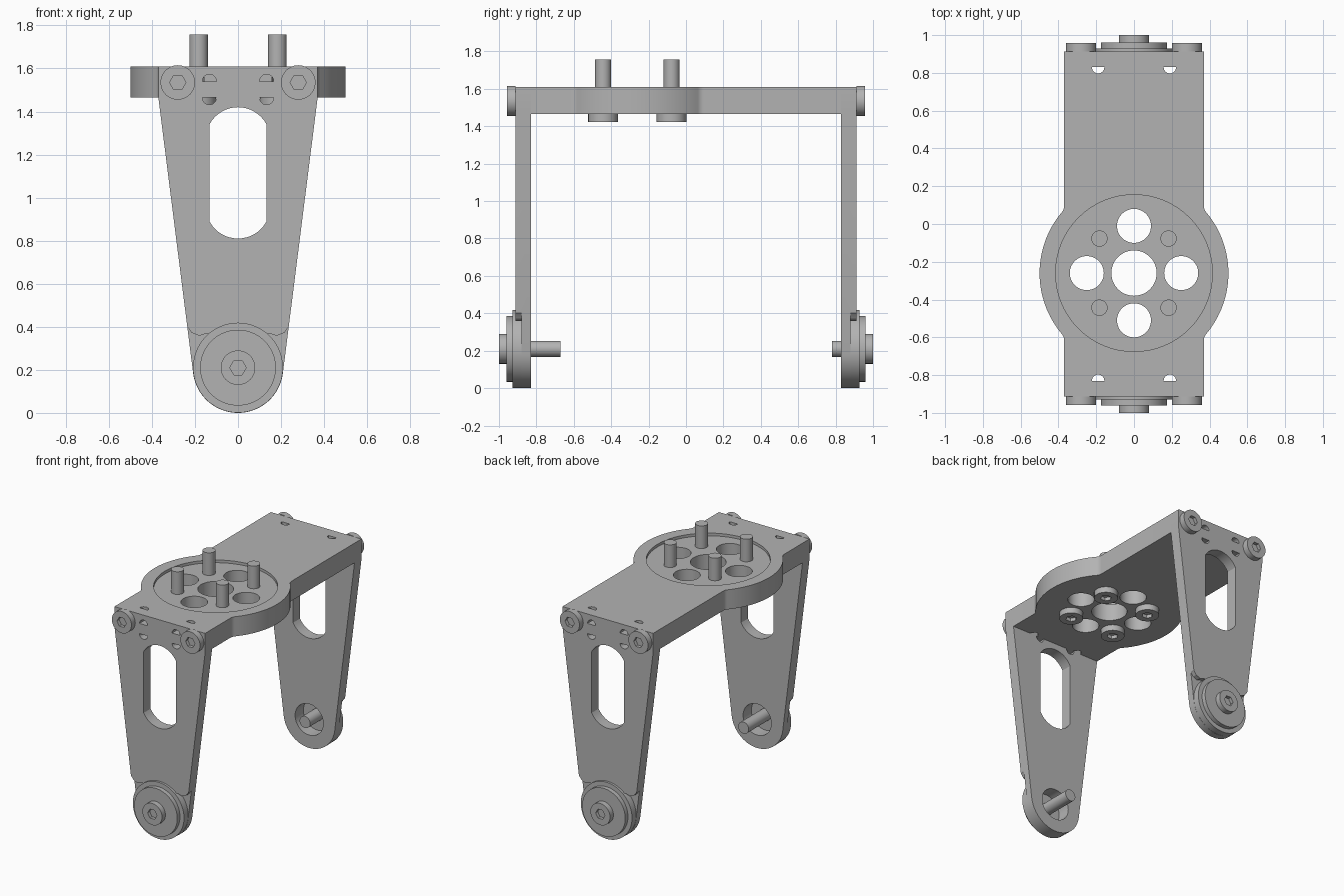
import bpy, bmesh
from math import pi, cos, sin, atan2, acos, hypot, radians

if "Cube" in bpy.data.objects:
    bpy.data.objects.remove(bpy.data.objects["Cube"])

grey = bpy.data.materials.new("plain grey")
grey.use_nodes = True
COLOUR = (0.45, 0.45, 0.45, 1)
grey.diffuse_color = COLOUR
grey.node_tree.nodes["Principled BSDF"].inputs["Base Color"].default_value = COLOUR


def arc(cx, cy, r, a0, a1, n=32):
    return [(cx + r * cos(a0 + (a1 - a0) * i / n), cy + r * sin(a0 + (a1 - a0) * i / n))
            for i in range(n + 1)]


def circle(cx, cy, r, n=48):
    return arc(cx, cy, r, 0, 2 * pi, n)[:-1]


def prism(name, outline, lo, hi, axis):
    """Extrude a 2D outline along y (outline in x, z) or z (outline in x, y)."""
    bm = bmesh.new()
    place = (lambda u, v, w: (u, w, v)) if axis == "y" else (lambda u, v, w: (u, v, w))
    face = bm.faces.new([bm.verts.new(place(u, v, lo)) for u, v in outline])
    new = bmesh.ops.extrude_face_region(bm, geom=[face])["geom"]
    for v in new:
        if isinstance(v, bmesh.types.BMVert):
            v.co["xyz".index(axis)] = hi
    bmesh.ops.recalc_face_normals(bm, faces=bm.faces[:])
    mesh = bpy.data.meshes.new(name)
    bm.to_mesh(mesh)
    bm.free()
    mesh.materials.append(grey)
    ob = bpy.data.objects.new(name, mesh)
    bpy.context.collection.objects.link(ob)
    return ob


def combine(ob, others, operation):
    """Apply booleans and drop the helper objects."""
    for other in others:
        mod = ob.modifiers.new("boolean", "BOOLEAN")
        mod.operation, mod.solver, mod.object = operation, "EXACT", other
    bpy.context.view_layer.update()
    mesh = bpy.data.meshes.new_from_object(
        ob.evaluated_get(bpy.context.evaluated_depsgraph_get()))
    ob.modifiers.clear()
    ob.data = mesh
    for other in others:
        bpy.data.objects.remove(other)


def finish(ob):
    ob.data.shade_smooth()
    ob.data.set_sharp_from_angle(angle=radians(30))


def bolt(name, u, v, axis, outer, inner, tip, head_r=0.08):
    """Socket head from outer to inner, shaft from inner on to tip."""
    step = 1 if inner > outer else -1
    ob = prism(name, circle(u, v, head_r), outer, inner, axis)
    if tip is not None:
        combine(ob, [prism("shaft", circle(u, v, 0.043, 32), inner - 0.01 * step, tip, axis)], "UNION")
    combine(ob, [prism("socket", circle(u, v, 0.038, 6), outer - 0.02 * step,
                       outer + 0.025 * step, axis)], "DIFFERENCE")
    finish(ob)


# Top plate: strip with a filleted round flange
HALF, FLANGE_R, FLANGE_Y, FILLET = 0.37, 0.5, -0.26, 0.05
BOTTOM, TOP, INNER, OUTER = 1.465, 1.61, 0.83, 0.912
fx = HALF + FILLET
fy = (((FLANGE_R + FILLET) ** 2) - fx ** 2) ** 0.5
a = atan2(fy, fx)
side = [(HALF, INNER)]
side += arc(fx, FLANGE_Y + fy, FILLET, pi, pi + a, 6)
side += arc(0, FLANGE_Y, FLANGE_R, a, -a)[1:-1]
side += arc(fx, FLANGE_Y - fy, FILLET, pi - a, pi, 6)
side += [(HALF, -INNER)]
plate = prism("top_plate", side + [(-x, y) for x, y in reversed(side)], BOTTOM, TOP, "z")
holes = [prism("recess", circle(0, FLANGE_Y, 0.415, 64), TOP - 0.02, TOP + 0.1, "z"),
         prism("centre_hole", circle(0, FLANGE_Y, 0.12), 1.3, 1.8, "z")]
for i in range(4):
    t = i * pi / 2
    holes.append(prism("hole", circle(0.25 * cos(t), FLANGE_Y + 0.25 * sin(t), 0.09), 1.3, 1.8, "z"))
for x in (-0.19, 0.19):
    for y in (-INNER, INNER):
        holes.append(prism("tie_hole", circle(x, y, 0.033, 24), 1.3, 1.8, "z"))
combine(plate, holes, "DIFFERENCE")
finish(plate)

# Bolts standing through the flange
for x in (-0.183, 0.183):
    for y in (-0.183, 0.183):
        bolt("flange_bolt", x, FLANGE_Y + y, "z", 1.422, BOTTOM, 1.757)

# Legs: tapered plates with rounded feet
PIVOT, FOOT_R = 0.21, 0.21
rise = BOTTOM - PIVOT
ta = atan2(rise, HALF) - acos(FOOT_R / hypot(rise, HALF))
leg_outline = [(-HALF, BOTTOM), (-HALF, TOP), (HALF, TOP), (HALF, BOTTOM)]
leg_outline += arc(0, PIVOT, FOOT_R, ta, -pi - ta, 40)
END = acos(0.132 / 0.15)
slot = arc(0, 1.27, 0.15, END, pi - END, 16) + arc(0, 0.96, 0.15, pi + END, 2 * pi - END, 16)
# Sunken ledge around the foot boss
ledge = [(0.3, 0.46), (0.235, 0.4), (0.215, 0.372), (0.18, 0.358), (0.15, 0.368)]
ledge = [(0.4, -0.1), (0.4, 0.46)] + ledge
ledge += [(-x, z) for x, z in reversed(ledge)]

for s, label, tip in ((-1, "front", 0.67), (1, "back", 0.78)):
    leg = prism(label + "_leg", leg_outline, s * INNER, s * OUTER, "y")
    combine(leg, [prism("ledge", ledge, s * 0.88, s * 1.1, "y")], "DIFFERENCE")
    combine(leg, [prism("boss", circle(0, PIVOT, FOOT_R - 0.001, 64), s * 0.86, s * 0.928, "y")], "UNION")
    cutters = [prism("slot", slot, s * 0.7, s * 1.1, "y"),
               prism("pivot_hole", circle(0, PIVOT, 0.115), s * 0.7, s * 1.1, "y")]
    for x in (-0.133, 0.133):
        cutters.append(prism("upper_tie_hole", arc(x, 1.54, 0.033, 0, pi, 12), s * 0.7, s * 1.1, "y"))
        cutters.append(prism("lower_tie_hole", arc(x, BOTTOM, 0.033, pi, 2 * pi, 12), s * 0.7, s * 1.1, "y"))
    combine(leg, cutters, "DIFFERENCE")
    finish(leg)

    # Pivot washer and bolts
    finish(prism(label + "_pivot_washer", circle(0, PIVOT, 0.176, 64), s * 0.926, s * 0.96, "y"))
    bolt(label + "_pivot_bolt", 0, PIVOT, "y", s, s * 0.96, s * tip)
    for x in (-0.28, 0.28):
        bolt(label + "_corner_bolt", x, 1.535, "y", s * 0.957, s * OUTER, None)
